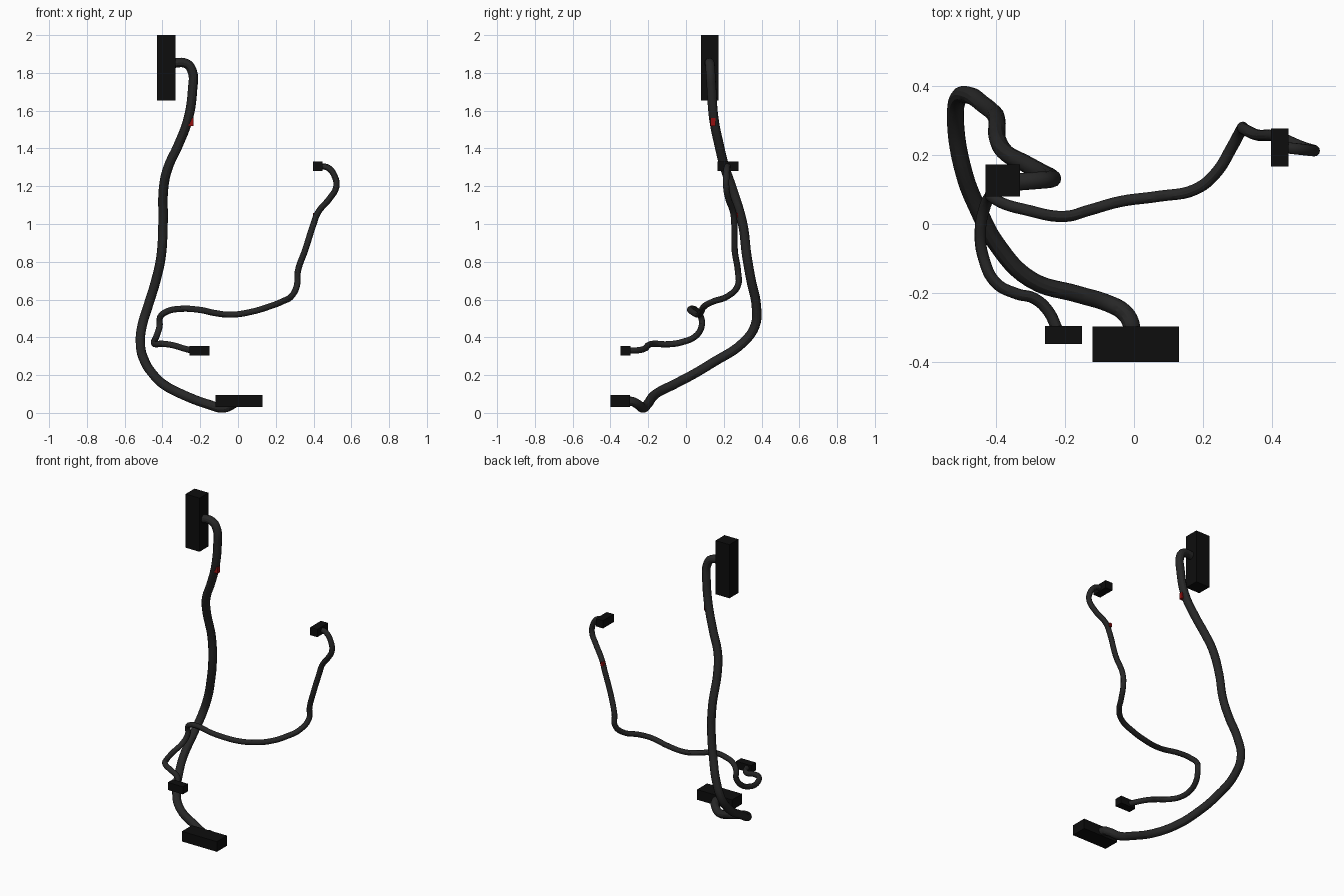
import bpy
from mathutils import Vector


def material(name, color):
    m = bpy.data.materials.new(name)
    m.diffuse_color = (*color, 1)
    return m


CABLE = material("cable_black", (0.02, 0.02, 0.02))
PLUG = material("plug_black", (0.004, 0.004, 0.004))
RED = material("tag_red", (0.3, 0.005, 0.005))


def box(name, lo, hi, mat, rot=(0, 0, 0)):
    lo, hi = Vector(lo), Vector(hi)
    bpy.ops.mesh.primitive_cube_add(size=1, location=(lo + hi) / 2, rotation=rot)
    ob = bpy.context.object
    ob.name = name
    ob.scale = hi - lo
    ob.data.materials.append(mat)
    return ob


def cable(name, points, radius):
    cu = bpy.data.curves.new(name, 'CURVE')
    cu.dimensions = '3D'
    cu.bevel_depth = radius
    cu.bevel_resolution = 4
    cu.resolution_u = 6
    cu.use_fill_caps = True
    sp = cu.splines.new('BEZIER')
    sp.bezier_points.add(len(points) - 1)
    for bp, p in zip(sp.bezier_points, points):
        bp.co = p
        bp.handle_left_type = bp.handle_right_type = 'AUTO'
    sp.use_smooth = True
    cu.materials.append(CABLE)
    ob = bpy.data.objects.new(name, cu)
    bpy.context.collection.objects.link(ob)
    bpy.ops.object.select_all(action='DESELECT')
    ob.select_set(True)
    bpy.context.view_layer.objects.active = ob
    bpy.ops.object.convert(target='MESH')
    bpy.ops.object.shade_smooth_by_angle()


# Thick cable from the tall plug down to the wide floor plug
cable("thick_cable", [
    (-.36, .12, 1.85), (-.27, .127, 1.847), (-.24, .13, 1.80), (-.24, .135, 1.72),
    (-.263, .147, 1.56), (-.315, .175, 1.42), (-.37, .205, 1.30), (-.393, .24, 1.20),
    (-.397, .30, 1.0), (-.407, .322, .83), (-.435, .345, .70), (-.475, .372, .57),
    (-.508, .365, .46), (-.517, .30, .37), (-.49, .14, .265), (-.45, .04, .205),
    (-.40, -.055, .155), (-.30, -.16, .10), (-.157, -.205, .045), (-.075, -.23, .026),
    (-.03, -.255, .045), (-.01, -.285, .06), (-.005, -.32, .06)], .025)

# Thin cable from the low plug to the high side plug
cable("thin_cable", [
    (-.22, -.31, .33), (-.25, -.25, .332), (-.29, -.215, .342), (-.34, -.202, .357),
    (-.40, -.17, .366), (-.435, -.10, .363), (-.445, -.02, .375), (-.43, .055, .41),
    (-.415, .083, .46), (-.413, .08, .505), (-.38, .06, .535), (-.317, .042, .55),
    (-.20, .022, .545), (-.13, .04, .53), (-.04, .065, .52), (.07, .08, .535),
    (.177, .10, .567), (.235, .145, .59), (.285, .225, .62), (.312, .275, .675),
    (.317, .275, .75), (.355, .258, .86), (.40, .256, 1.0), (.423, .25, 1.06),
    (.485, .224, 1.135), (.52, .213, 1.195), (.513, .213, 1.25), (.476, .217, 1.298),
    (.43, .222, 1.305)], .0165)

# Plugs
box("tall_plug", (-.43, .08, 1.655), (-.33, .172, 2.0), PLUG)
box("wide_floor_plug", (-.12, -.40, .03), (.13, -.297, .095), PLUG)
box("low_small_plug", (-.257, -.347, .305), (-.15, -.295, .353), PLUG)
box("high_small_plug", (.397, .167, 1.28), (.448, .277, 1.33), PLUG)

# Red marker tags
box("thick_cable_tag", (-.262, .13, 1.52), (-.236, .155, 1.56), RED)
box("thin_cable_tag", (.398, .256, 1.035), (.416, .276, 1.057), RED)
